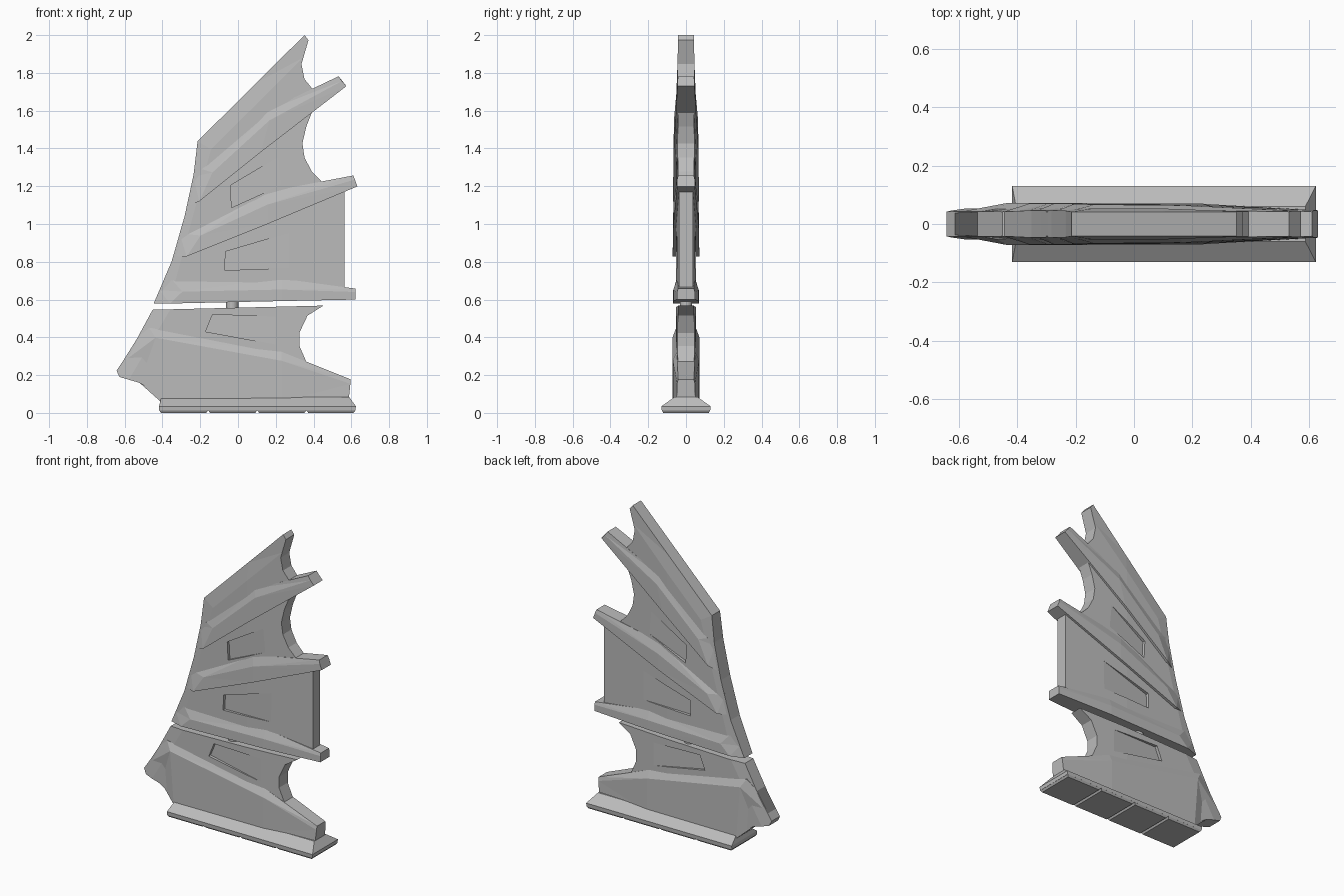
import bpy, bmesh, math
from mathutils import Vector

grey = bpy.data.materials.new("stone_grey")
grey.diffuse_color = (0.5, 0.5, 0.5, 1)


def make(name, bm):
    bmesh.ops.recalc_face_normals(bm, faces=bm.faces)
    me = bpy.data.meshes.new(name)
    bm.to_mesh(me)
    bm.free()
    me.materials.append(grey)
    ob = bpy.data.objects.new(name, me)
    bpy.context.collection.objects.link(ob)
    return ob


def loft(bm, rings):
    """Skin a row of equal-length rings and cap both ends."""
    vs = [[bm.verts.new(p) for p in r] for r in rings]
    n = len(vs[0])
    for a, b in zip(vs, vs[1:]):
        for i in range(n):
            bm.faces.new((a[i], a[(i + 1) % n], b[(i + 1) % n], b[i]))
    bm.faces.new(vs[0])
    bm.faces.new(vs[-1])


def rib(name, stations):
    """Raised rib: each station is upper, ridge and lower edge as (x, z, half thickness)."""
    bm = bmesh.new()
    loft(bm, [[(x, -h, z) for x, z, h in s] + [(x, h, z) for x, z, h in reversed(s)]
              for s in stations])
    bmesh.ops.triangulate(bm, faces=[f for f in bm.faces if len(f.verts) == 4])
    return make(name, bm)


def membrane(name, outline, leads, slots):
    """Plate that swells behind its leading edges and thins to the back, with wedge slots."""
    bm = bmesh.new()
    loft(bm, [[(x, y, z) for x, z in outline] for y in (-1, 1)])
    lines = []
    for (x0, z0), (x1, z1) in leads:
        lines.append((Vector((x0, 0, z0)), Vector((z1 - z0, 0, x0 - x1)).normalized()))
    cuts = [(p + n * 0.08, n) for p, n in lines] + [(Vector((0.1, 0, 0)), Vector((1, 0, 0)))]
    for p, n in cuts:
        bmesh.ops.bisect_plane(bm, geom=bm.verts[:] + bm.edges[:] + bm.faces[:],
                               plane_co=p, plane_no=n)
    for v in bm.verts:
        flat = Vector((v.co.x, 0, v.co.z))
        d = min((flat - p).dot(n) for p, n in lines)
        lead = 0.042 + 0.011 * max(0, min(1, d / 0.08))
        trail = 0.053 - 0.017 * max(0, (v.co.x - 0.1) / 0.46)
        v.co.y *= min(lead, trail)
    bmesh.ops.triangulate(bm, faces=bm.faces)
    ob = make(name, bm)
    # wedge cutters: deep at the front, running out to the surface at the back
    bm = bmesh.new()
    for quad in slots:
        for s in (-1, 1):
            loft(bm, [[(x, s * 0.1, z) for x, z in quad],
                      [(x, s * y, z) for (x, z), y in zip(quad, (0.034, 0.05, 0.05, 0.034))]])
    cutter = make("slot_cutter", bm)
    mod = ob.modifiers.new("slots", "BOOLEAN")
    mod.operation, mod.solver, mod.object = "DIFFERENCE", "EXACT", cutter
    dg = bpy.context.evaluated_depsgraph_get()
    me = bpy.data.meshes.new_from_object(ob.evaluated_get(dg))
    ob.modifiers.clear()
    ob.data = me
    bpy.data.objects.remove(cutter)
    return ob


# upper fin plate
membrane("upper_fin", [
    (0.352, 2.0), (0.373, 1.973), (0.336, 1.846), (0.352, 1.767), (0.40, 1.708), (0.50, 1.70),
    (0.394, 1.597), (0.362, 1.517), (0.341, 1.427), (0.352, 1.353), (0.39, 1.278),
    (0.442, 1.225), (0.563, 1.22), (0.563, 0.62), (0.45, 0.602), (-0.447, 0.578),
    (-0.352, 0.80), (-0.283, 1.04), (-0.235, 1.263), (-0.214, 1.438)],
    [((-0.447, 0.578), (-0.214, 1.438)), ((-0.214, 1.438), (0.352, 2.0))],
    [[(-0.04, 1.204), (0.235, 1.368), (0.26, 1.22), (-0.034, 1.087)],
     [(-0.066, 0.854), (0.362, 0.98), (0.357, 0.77), (-0.07, 0.755)]])

# lower fin plate with nose
membrane("lower_fin", [
    (-0.452, 0.546), (0.452, 0.568), (0.368, 0.515), (0.325, 0.424), (0.325, 0.355),
    (0.362, 0.27), (0.56, 0.17), (0.56, 0.06), (-0.41, 0.06), (-0.463, 0.122),
    (-0.521, 0.159), (-0.627, 0.19), (-0.643, 0.223), (-0.558, 0.35)],
    [((-0.643, 0.223), (-0.452, 0.546))],
    [[(-0.135, 0.52), (0.21, 0.51), (0.21, 0.36), (-0.172, 0.43)]])

# ribs
rib("top_rib", [
    [(-0.23, 1.30, .042), (-0.237, 1.25, .042), (-0.272, 1.09, .042)],
    [(-0.19, 1.29, .052), (-0.135, 1.273, .067), (-0.205, 1.12, .069)],
    [(0.156, 1.602, .048), (0.167, 1.549, .064), (0.12, 1.38, .066)],
    [(0.532, 1.782, .042), (0.55, 1.757, .045), (0.574, 1.73, .045)]])
rib("middle_rib", [
    [(-0.295, 1.0, .042), (-0.309, 0.95, .042), (-0.343, 0.83, .042)],
    [(-0.24, 0.96, .052), (-0.198, 0.939, .069), (-0.272, 0.828, .071)],
    [(0.14, 1.167, .048), (0.156, 1.103, .067), (0.156, 1.0, .067)],
    [(0.611, 1.257, .042), (0.619, 1.235, .047), (0.632, 1.199, .047)]])
rib("bottom_rib", [
    [(-0.386, 0.72, .042), (-0.416, 0.65, .042), (-0.447, 0.578, .042)],
    [(-0.345, 0.70, .052), (-0.294, 0.642, .07), (-0.36, 0.579, .07)],
    [(0.23, 0.711, .046), (0.23, 0.653, .067), (0.23, 0.592, .067)],
    [(0.622, 0.658, .042), (0.622, 0.64, .047), (0.622, 0.6, .047)]])
rib("foot_rib", [
    [(-0.53, 0.40, .042), (-0.615, 0.265, .038), (-0.521, 0.159, .038)],
    [(-0.47, 0.451, .052), (-0.436, 0.398, .072), (-0.41, 0.06, .072)],
    [(0.23, 0.324, .048), (0.23, 0.276, .07), (0.23, 0.06, .07)],
    [(0.595, 0.178, .042), (0.595, 0.154, .047), (0.585, 0.06, .05)]])

# peg joining the two fins
bm = bmesh.new()
bmesh.ops.create_cone(bm, cap_ends=True, segments=16, radius1=0.033, radius2=0.033, depth=0.08)
bmesh.ops.translate(bm, vec=(-0.03, 0, 0.575), verts=bm.verts)
make("joining_peg", bm)


def rect(x0, x1, y, z):
    return [(x0, -y, z), (x1, -y, z), (x1, y, z), (x0, y, z)]


# flared base
bm = bmesh.new()
loft(bm, [rect(-0.418, 0.622, 0.128, 0.012), rect(-0.418, 0.624, 0.13, 0.035),
          rect(-0.405, 0.588, 0.06, 0.085)])
make("flared_base", bm)

# four sole pads with narrow gaps
bm = bmesh.new()
w = 1.04 / 4
for i in range(4):
    x = -0.418 + i * w
    loft(bm, [rect(x + 0.010, x + w - 0.010, 0.12, 0), rect(x + 0.001, x + w - 0.001, 0.128, 0.0125)])
make("sole_pads", bm)
